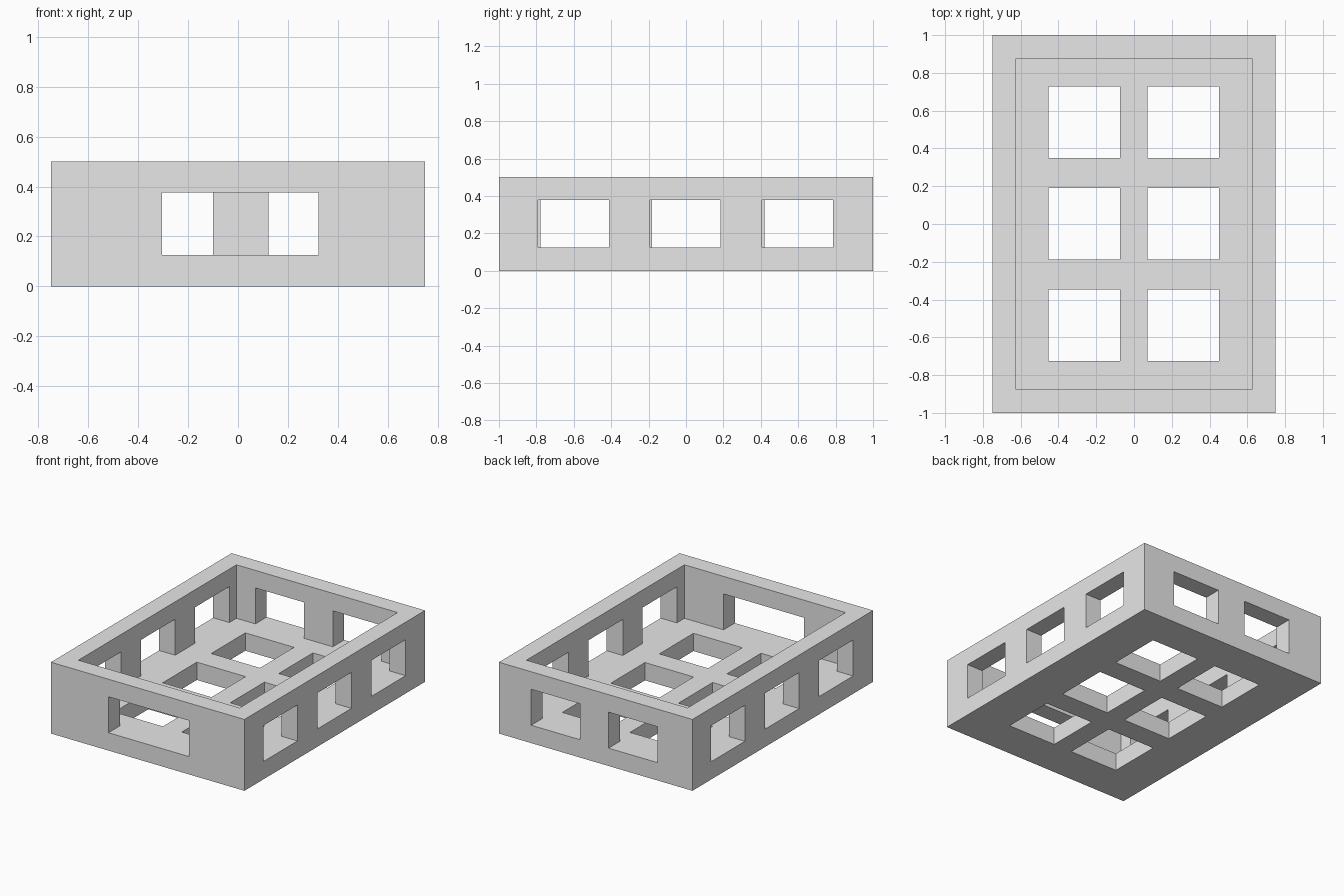
import bpy
import bmesh

cube = bpy.data.objects.get("Cube")
if cube:
    bpy.data.objects.remove(cube, do_unlink=True)

grey = bpy.data.materials.new("light grey")
grey.use_nodes = True
grey.diffuse_color = (0.8, 0.8, 0.8, 1)
grey.node_tree.nodes["Principled BSDF"].inputs["Base Color"].default_value = grey.diffuse_color


def boxes(name, bounds):
    """One object made of boxes, each given as its x, y and z ranges."""
    bm = bmesh.new()
    for ranges in bounds:
        for v in bmesh.ops.create_cube(bm, size=1)["verts"]:
            v.co = [r[1] if c > 0 else r[0] for c, r in zip(v.co, ranges)]
    mesh = bpy.data.meshes.new(name)
    bm.to_mesh(mesh)
    bm.free()
    mesh.materials.append(grey)
    obj = bpy.data.objects.new(name, mesh)
    bpy.context.collection.objects.link(obj)
    return obj


def carve(target, cutter):
    """Subtract the cutter from the target and discard it."""
    cutter.hide_render = True
    mod = target.modifiers.new("carve", 'BOOLEAN')
    mod.operation, mod.solver, mod.object = 'DIFFERENCE', 'EXACT', cutter
    bpy.context.view_layer.objects.active = target
    bpy.ops.object.modifier_apply(modifier=mod.name)
    bpy.data.objects.remove(cutter, do_unlink=True)


half_x, half_y, height, wall = 0.75, 1.0, 0.5, 0.125
size, over = 0.378, 0.01          # opening width, cutter overshoot
window_z = (wall, 0.377)
in_x, in_y = half_x - wall, half_y - wall

# Open tray
tray = boxes("open_tray", [((-half_x, half_x), (-half_y, half_y), (0, height))])
carve(tray, boxes("cavity_cutter", [((-in_x, in_x), (-in_y, in_y), (wall, height + over))]))

openings = []
# Floor holes, three rows of two
for y in (-0.724, -0.187, 0.35):
    for x in (-0.453, 0.071):
        openings.append(((x, x + size), (y, y + size), (-over, wall + over)))
# Three windows in each side wall, slightly offset from each other
for y in (-0.791, -0.193, 0.407):
    openings.append(((in_x - over, half_x + over), (y, y + size), window_z))
    openings.append(((-half_x - over, -in_x + over), (y + 0.012, y + 0.012 + size), window_z))
# Wide front window and two back windows
openings.append(((-0.304, 0.322), (-half_y - over, -in_y + over), window_z))
for x in (-0.478, 0.122):
    openings.append(((x, x + size), (in_y - over, half_y + over), window_z))
carve(tray, boxes("opening_cutter", openings))
